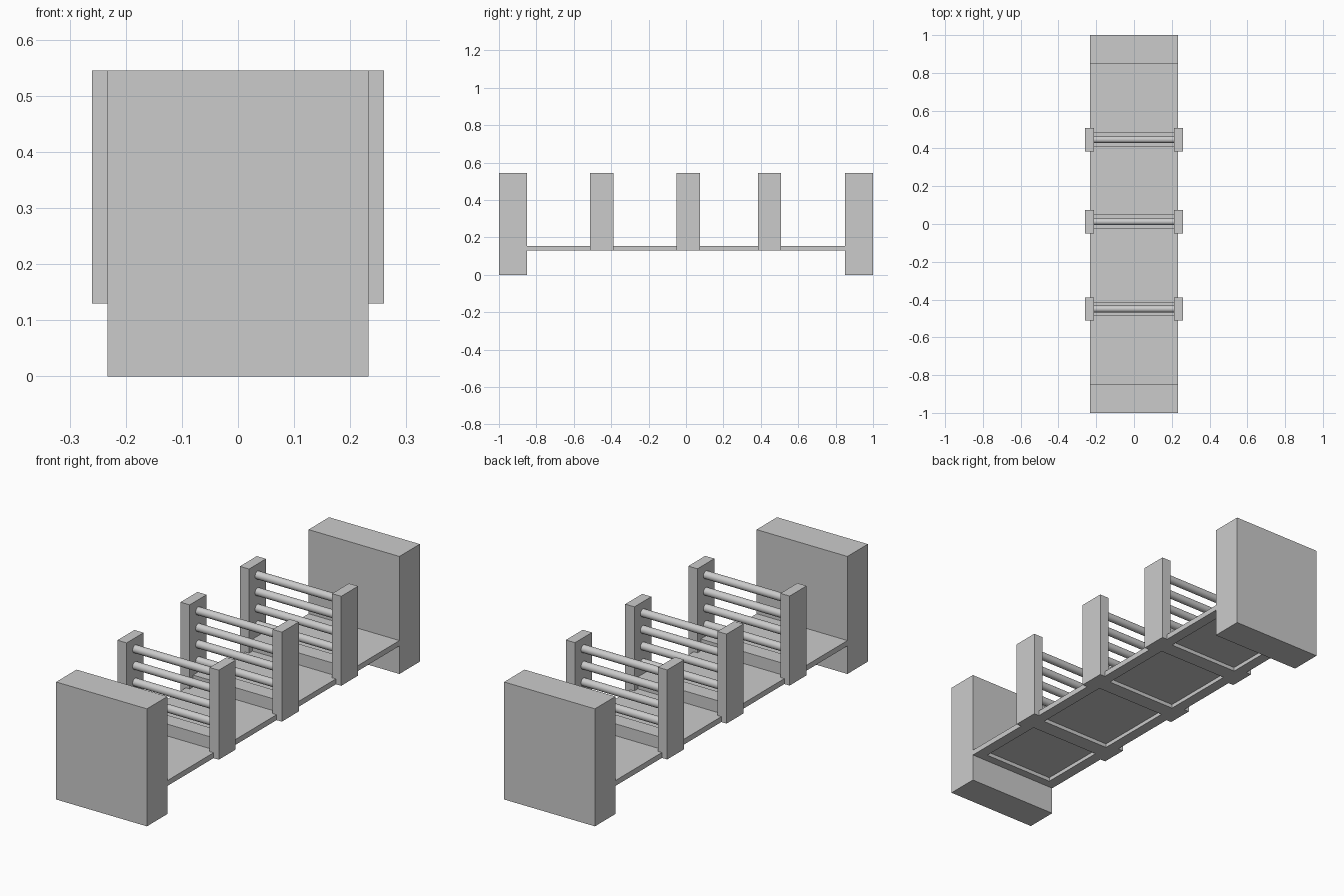
import bpy, math

if "Cube" in bpy.data.objects:
    bpy.data.objects.remove(bpy.data.objects["Cube"])

HALF_W = 0.233
FLOOR_LO, FLOOR_HI, TOP = 0.13, 0.155, 0.545
LADDERS = [-0.45, 0.012, 0.447]
BEAM = 0.037


def box(name, x, y, z):
    bpy.ops.mesh.primitive_cube_add(
        size=1, location=(sum(x) / 2, sum(y) / 2, sum(z) / 2))
    ob = bpy.context.object
    ob.name = name
    ob.scale = (x[1] - x[0], y[1] - y[0], z[1] - z[0])
    bpy.ops.object.transform_apply(location=False, rotation=False, scale=True)
    return ob


def rung(y, z):
    bpy.ops.mesh.primitive_cylinder_add(
        vertices=24, radius=0.018, depth=0.44, location=(0, y, z),
        rotation=(0, math.pi / 2, 0))
    bpy.context.object.name = "rung"
    bpy.ops.object.shade_smooth_by_angle()


# Solid end blocks
for s in (-1, 1):
    box("end_block", (-HALF_W, HALF_W), sorted((s, s * 0.85)), (0, TOP))

# Floor slab with a shallow recess under each bay
floor = box("floor", (-HALF_W, HALF_W), (-0.85, 0.85), (FLOOR_LO, FLOOR_HI))
starts = [-0.81] + [y + BEAM for y in LADDERS]
ends = [y - BEAM for y in LADDERS] + [0.81]
for a, b in zip(starts, ends):
    cutter = box("recess_cutter", (-0.182, 0.182), (a, b), (0.1, 0.148))
    cutter.hide_render = True
    cutter.hide_set(True)
    mod = floor.modifiers.new("recess", 'BOOLEAN')
    mod.operation = 'DIFFERENCE'
    mod.solver = 'EXACT'
    mod.object = cutter
    bpy.context.view_layer.objects.active = floor
    bpy.ops.object.modifier_apply(modifier=mod.name)
    bpy.data.objects.remove(cutter)

# Ladder dividers: posts, lower cross board and rungs
for y in LADDERS:
    for s in (-1, 1):
        box("post", sorted((s * 0.213, s * 0.26)),
            (y - 0.062, y + 0.062), (FLOOR_LO, TOP))
    box("cross_board", (-0.214, 0.214), (y - BEAM, y + BEAM),
        (FLOOR_HI - 0.005, 0.21))
    for i in range(4):
        rung(y, 0.494 - 0.077 * i)
